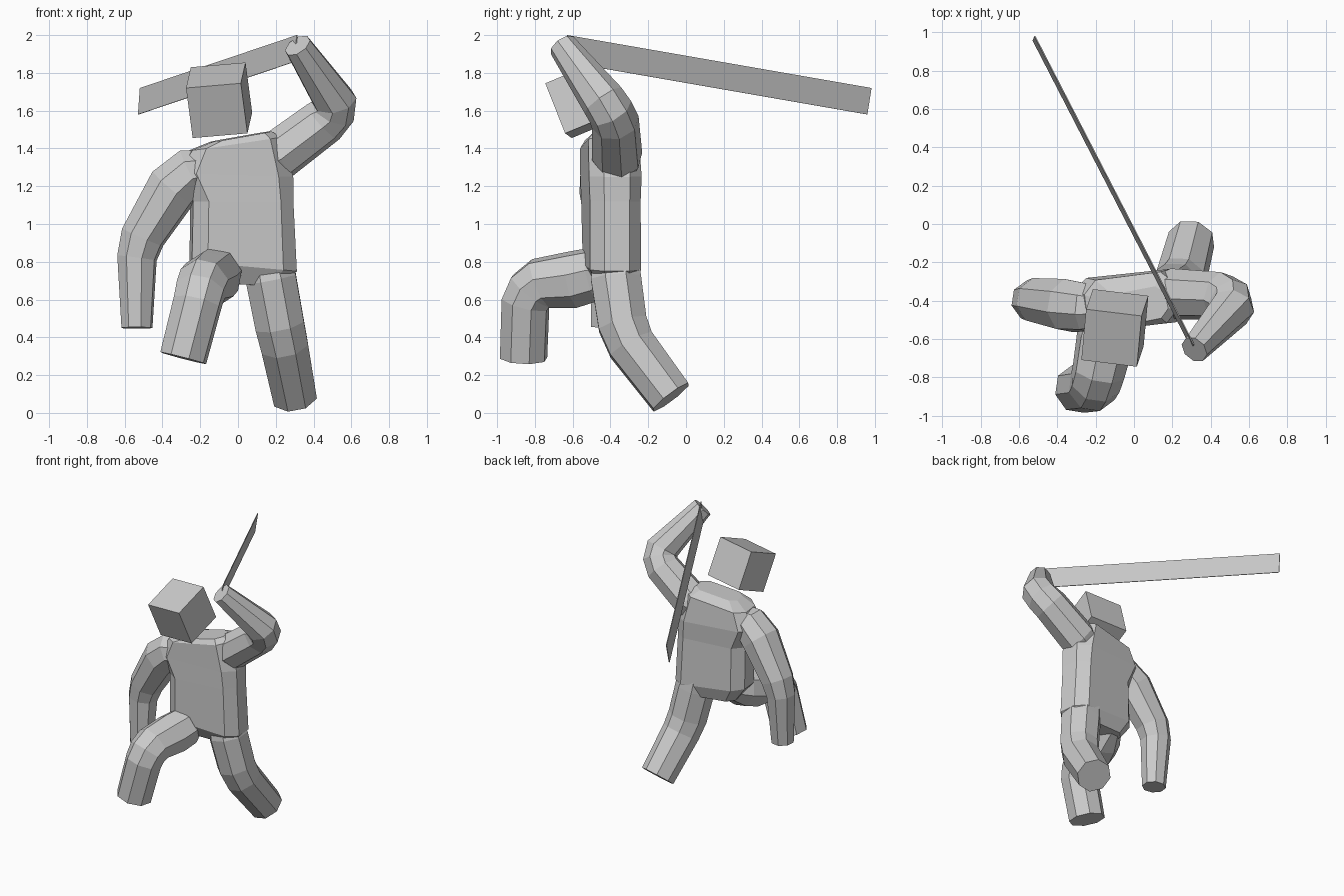
import bpy, bmesh
from math import cos, sin, pi
from mathutils import Vector

if "Cube" in bpy.data.objects:
    bpy.data.objects.remove(bpy.data.objects["Cube"])

# Cross-sections in half-axis units: regular octagon, and a boxier one
K = 1 / cos(pi / 8)
ROUND = [(K * cos((i + 0.5) * pi / 4), K * sin((i + 0.5) * pi / 4)) for i in range(8)]
BOXY = [(1, 0.5), (0.72, 1), (-0.72, 1), (-1, 0.5),
        (-1, -0.5), (-0.72, -1), (0.72, -1), (1, -0.5)]


def finish(name, bm):
    bmesh.ops.recalc_face_normals(bm, faces=bm.faces)
    mesh = bpy.data.meshes.new(name)
    bm.to_mesh(mesh)
    bm.free()
    obj = bpy.data.objects.new(name, mesh)
    bpy.context.collection.objects.link(obj)
    return obj


def loft(name, rings, profile):
    """Skin eight-sided rings, each given as (centre, half axis, half axis)."""
    bm = bmesh.new()
    loops = [[bm.verts.new(c + a * s + b * t) for s, t in profile] for c, a, b in rings]
    for p, q in zip(loops, loops[1:]):
        for i in range(8):
            j = (i + 1) % 8
            bm.faces.new((p[i], p[j], q[j], q[i]))
    bm.faces.new(loops[0])
    bm.faces.new(loops[-1])
    return finish(name, bm)


def limb(name, path):
    """Octagonal tube along a bent path of (x, y, z, radius)."""
    pts = [Vector(p[:3]) for p in path]
    mid = pts[len(pts) // 2]
    bend = (mid - pts[0]).cross(pts[-1] - mid).normalized()
    rings = []
    for i, p in enumerate(pts):
        before = (p - pts[i - 1]).normalized() if i else Vector()
        after = (pts[i + 1] - p).normalized() if i < len(pts) - 1 else Vector()
        t = (before + after).normalized()
        u = (bend - t * bend.dot(t)).normalized()
        rings.append((p, u * path[i][3], t.cross(u) * path[i][3]))
    return loft(name, rings, ROUND)


def block(name, corner, u, v, w):
    """Box from one corner and three edge vectors."""
    o, u, v, w = map(Vector, (corner, u, v, w))
    bm = bmesh.new()
    bmesh.ops.create_cube(bm, size=1)
    for vert in bm.verts:
        a, b, c = vert.co + Vector((0.5, 0.5, 0.5))
        vert.co = o + u * a + v * b + w * c
    return finish(name, bm)


# Torso: left edge, right edge and half depth of each section
sections = [
    ((-0.17, -0.40, 0.69), (0.22, -0.36, 0.67), 0.09),
    ((-0.25, -0.42, 0.80), (0.305, -0.365, 0.75), 0.135),
    ((-0.245, -0.43, 1.12), (0.285, -0.365, 1.12), 0.135),
    ((-0.32, -0.43, 1.27), (0.285, -0.365, 1.25), 0.14),
    ((-0.25, -0.435, 1.39), (0.22, -0.375, 1.46), 0.135),
    ((-0.14, -0.46, 1.435), (0.17, -0.40, 1.49), 0.085),
]
rings = []
for left, right, depth in sections:
    l, r = Vector(left), Vector(right)
    half = (r - l) / 2
    across = Vector((-half.y, half.x, 0)).normalized() * depth
    rings.append(((l + r) / 2, half, across))
loft("torso", rings, BOXY)

# Head: tilted cube
block("head", (-0.275, -0.71, 1.72),
      (0.29, -0.035, 0.025), (0.025, 0.265, 0.11), (0.035, 0.105, -0.265))

# Arms, starting inside the torso
limb("raised_arm", [(0.08, -0.38, 1.29, 0.09), (0.21, -0.365, 1.36, 0.125),
                    (0.45, -0.375, 1.54, 0.118), (0.50, -0.40, 1.595, 0.114),
                    (0.51, -0.44, 1.655, 0.11), (0.315, -0.655, 1.945, 0.07)])
limb("lowered_arm", [(-0.12, -0.44, 1.30, 0.09), (-0.25, -0.435, 1.275, 0.122),
                     (-0.345, -0.425, 1.19, 0.132), (-0.505, -0.40, 0.93, 0.112),
                     (-0.535, -0.40, 0.82, 0.1), (-0.535, -0.42, 0.45, 0.078)])

# Legs, starting inside the torso
limb("rear_leg", [(0.13, -0.37, 0.93, 0.10), (0.175, -0.37, 0.71, 0.133),
                  (0.22, -0.335, 0.47, 0.13), (0.245, -0.29, 0.36, 0.125),
                  (0.30, -0.08, 0.083, 0.115)])
limb("front_leg", [(-0.10, -0.36, 0.76, 0.07), (-0.12, -0.50, 0.73, 0.135),
                   (-0.15, -0.60, 0.705, 0.142), (-0.185, -0.77, 0.685, 0.13),
                   (-0.20, -0.82, 0.645, 0.127), (-0.215, -0.85, 0.58, 0.123),
                   (-0.29, -0.86, 0.29, 0.119)])

# Blade: long thin slab held in the raised hand
block("blade", (0.31, -0.63, 2.0),
      (-0.83, 1.61, -0.28), (0.005, 0.0025, 0), (-0.01, -0.022, -0.14))
